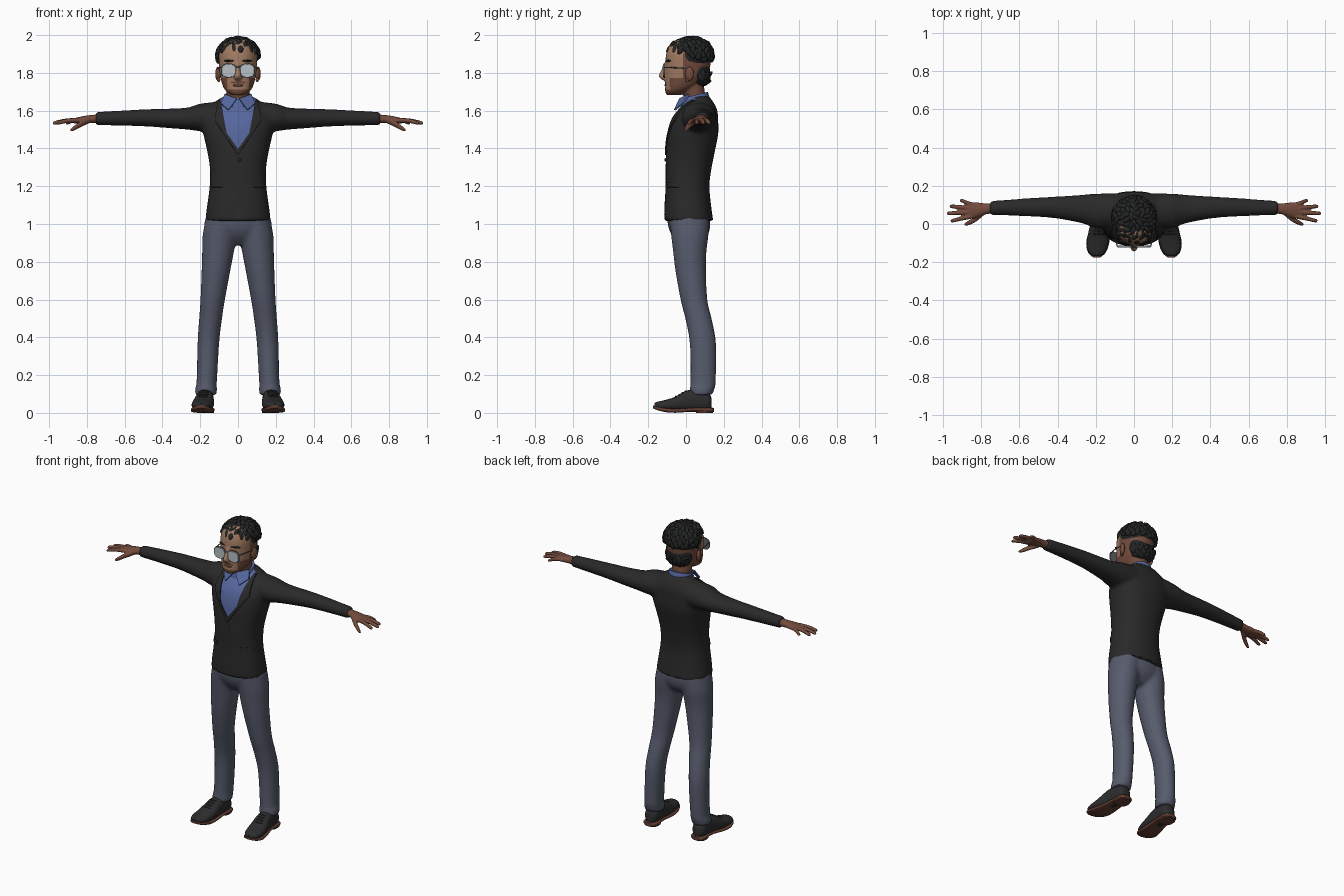
import bpy, bmesh, math, random
from mathutils import Vector, Matrix

random.seed(4)
if "Cube" in bpy.data.objects:
    bpy.data.objects.remove(bpy.data.objects["Cube"])


def material(name, r, g, b):
    m = bpy.data.materials.new(name)
    m.use_nodes = True
    m.diffuse_color = (r, g, b, 1)
    for node in m.node_tree.nodes:
        if node.type == 'BSDF_PRINCIPLED':
            node.inputs["Base Color"].default_value = (r, g, b, 1)
            node.inputs["Roughness"].default_value = 0.8
    return m


JACKET = material("charcoal wool", .022, .022, .022)
SHIRT = material("blue shirt", .09, .135, .34)
TROUSERS = material("slate cloth", .095, .105, .15)
SKIN = material("brown skin", .17, .07, .045)
FACE = material("light skin", .36, .2, .125)
HAIR = material("black hair", .017, .018, .018)
LEATHER = material("black leather", .026, .026, .028)
SOLE = material("brown sole", .13, .05, .033)
LENS = material("silver lens", .48, .53, .56)
FRAME = material("grey metal", .12, .12, .13)


def loft(bm, axis, secs, s=1, n=28, p=2.0, steps=4):
    """Closed tube through sections (t, a, b, ra, rb) along an axis, s mirrors x."""
    fine = []
    for i in range(len(secs) - 1):
        q = [secs[max(0, min(len(secs) - 1, i + k))] for k in (-1, 0, 1, 2)]
        for j in range(steps):
            u = j / steps
            fine.append([b + .5 * u * (c - a + u * (2*a - 5*b + 4*c - d + u * (3*(b - c) + d - a)))
                         for a, b, c, d in zip(*q)])
    fine.append(secs[-1])
    rings = []
    for t, a, b, ra, rb in fine:
        ring = []
        for k in range(n):
            w = 2 * math.pi * k / n
            c, d = math.cos(w), math.sin(w)
            u = a + ra * math.copysign(abs(c) ** (2 / p), c)
            v = b + rb * math.copysign(abs(d) ** (2 / p), d)
            x, y, z = {'x': (t, u, v), 'y': (u, t, v), 'z': (u, v, t)}[axis]
            ring.append(bm.verts.new((x * s, y, z)))
        rings.append(ring)
    for r0, r1 in zip(rings, rings[1:]):
        for k in range(n):
            bm.faces.new((r0[k], r0[(k + 1) % n], r1[(k + 1) % n], r1[k]))
    bm.faces.new(rings[0])
    bm.faces.new(rings[-1])


def ball(bm, loc, size, rot=None, sub=3):
    m = Matrix.Translation(loc) @ (rot or Matrix()) @ Matrix.Diagonal((*size, 1))
    bmesh.ops.create_icosphere(bm, subdivisions=sub, radius=1, matrix=m)


def finish(name, bm, *mats, angle=40):
    bmesh.ops.recalc_face_normals(bm, faces=bm.faces)
    me = bpy.data.meshes.new(name)
    bm.to_mesh(me)
    bm.free()
    for m in mats:
        me.materials.append(m)
    me.shade_smooth()
    me.set_sharp_from_angle(angle=math.radians(angle))
    ob = bpy.data.objects.new(name, me)
    bpy.context.collection.objects.link(ob)
    return ob


def fuse(bm, voxel, rounds):
    """Melt overlapping shells into one smooth skin."""
    ob = finish("fuse_helper", bm)
    mod = ob.modifiers.new("Remesh", 'REMESH')
    mod.mode, mod.voxel_size = 'VOXEL', voxel
    mod = ob.modifiers.new("Smooth", 'SMOOTH')
    mod.factor, mod.iterations = .5, rounds
    dg = bpy.context.evaluated_depsgraph_get()
    me = bpy.data.meshes.new_from_object(ob.evaluated_get(dg))
    out = bmesh.new()
    out.from_mesh(me)
    bpy.data.objects.remove(ob)
    bpy.data.meshes.remove(me)
    return out


# Jacket body and sleeves
bm = bmesh.new()
loft(bm, 'z', [(1.015, 0, .015, .174, .13), (1.08, 0, .01, .166, .125), (1.2, 0, .008, .15, .116),
               (1.3, 0, .014, .149, .122), (1.4, 0, .026, .166, .13), (1.48, 0, .037, .184, .134),
               (1.55, 0, .046, .19, .124), (1.6, 0, .06, .172, .106), (1.64, 0, .072, .13, .076),
               (1.675, 0, .077, .08, .046)], n=48, p=2.3)
for s in (1, -1):
    loft(bm, 'x', [(.08, .07, 1.565, .09, .085), (.2, .069, 1.564, .09, .073), (.27, .078, 1.558, .075, .058),
                   (.4, .086, 1.56, .058, .05), (.5, .088, 1.562, .051, .045),
                   (.65, .086, 1.56, .042, .039), (.755, .083, 1.558, .037, .035)], s)
bm = fuse(bm, .011, 4)


def inside(f, a, b):
    c = f.calc_center_median()
    return (b[0] - a[0]) * (c.z - a[1]) - (b[1] - a[1]) * (abs(c.x) - a[0]) > 0


def front():
    return [f for f in bm.faces if f.calc_center_median().y < .055 and abs(f.calc_center_median().x) < .2]


NECK = [((0, 1.395), (.06, 1.48)), ((.06, 1.48), (.092, 1.65))]
LAPEL = [((0, 1.365), (.125, 1.55)), ((.125, 1.55), (.1, 1.68))]
NOTCH = [((.035, 1.01), (0, 1.09))]
FLAP = [((.2, 1.217), (0, 1.217)), ((0, 1.193), (.2, 1.193))]
for a, b in NECK + LAPEL + NOTCH + FLAP:
    for s in (1, -1):
        lo, hi = min(a[1], b[1]) - .03, max(a[1], b[1]) + .03
        fs = [f for f in front() if lo < f.calc_center_median().z < hi]
        geom = fs + list({e for f in fs for e in f.edges}) + list({v for f in fs for v in f.verts})
        bmesh.ops.bisect_plane(bm, geom=geom, plane_co=(s * a[0], 0, a[1]),
                               plane_no=(s * (b[1] - a[1]), 0, a[0] - b[0]))
raised = []
for f in front():
    c = f.calc_center_median()
    if c.z > 1.35 and all(inside(f, *l) for l in NECK):
        f.material_index = 1
    elif 1.35 < c.z < 1.655 and all(inside(f, *l) for l in LAPEL):
        raised.append(f)
    elif c.z < 1.1 and c.y < 0 and inside(f, *NOTCH[0]):
        f.material_index = 2
    elif c.y < 0 and .08 < abs(c.x) < .143 and all(inside(f, *l) for l in FLAP):
        raised.append(f)
new = bmesh.ops.extrude_face_region(bm, geom=raised)["geom"]
bmesh.ops.translate(bm, vec=(0, -.007, .002), verts=[g for g in new if isinstance(g, bmesh.types.BMVert)])
finish("jacket", bm, JACKET, SHIRT, LEATHER)

bm = bmesh.new()
ball(bm, (.008, -.109, 1.34), (.009, .005, .009), sub=2)
finish("jacket_button", bm, LEATHER)

# Trousers
bm = bmesh.new()
loft(bm, 'z', [(.89, 0, .02, .07, .05), (.94, 0, .02, .15, .095), (1.0, 0, .016, .178, .113),
               (1.07, 0, .012, .158, .108)], n=40)
for s in (1, -1):
    loft(bm, 'z', [(.095, .17, .08, .058, .06), (.13, .169, .086, .058, .066), (.16, .166, .09, .054, .067),
                   (.3, .16, .092, .056, .069), (.4, .155, .086, .058, .07), (.5, .145, .066, .061, .07),
                   (.6, .134, .042, .065, .071), (.75, .117, .025, .076, .081), (.85, .106, .02, .084, .088),
                   (.95, .096, .02, .09, .1), (1.05, .08, .015, .085, .105)], s)
finish("trousers", fuse(bm, .011, 4), TROUSERS)

# Shoes and hands
for s, side in ((1, "left"), (-1, "right")):
    bm = bmesh.new()
    loft(bm, 'y', [(.135, .172, .05, .024, .03), (.115, .172, .06, .042, .05), (.06, .174, .066, .046, .06),
                   (0, .178, .061, .05, .056), (-.06, .185, .046, .057, .038), (-.12, .192, .04, .053, .026),
                   (-.155, .195, .04, .036, .018), (-.168, .195, .04, .016, .01)], s, p=2.3)
    for i in range(4):
        ball(bm, (s * (.178 + i * .003), -.002 - i * .017, .115 - i * .0095), (.028, .005, .005), sub=2)
    finish(side + "_shoe", bm, LEATHER)

    bm = bmesh.new()
    loft(bm, 'y', [(.147, .172, .016, .024, .01), (.125, .172, .016, .046, .012), (.04, .174, .018, .047, .01),
                   (-.04, .182, .012, .056, .011), (-.1, .19, .014, .06, .011), (-.15, .194, .024, .046, .01),
                   (-.175, .195, .032, .018, .007)], s, p=3.5)
    loft(bm, 'z', [(0, .172, .098, .044, .046), (.02, .172, .098, .045, .047)], s, p=2.6, steps=1)
    finish(side + "_sole", bm, SOLE)

    bm = bmesh.new()
    loft(bm, 'x', [(.73, .083, 1.557, .025, .024), (.79, .078, 1.555, .031, .021), (.83, .073, 1.551, .041, .018),
                   (.872, .07, 1.546, .038, .013)], s)
    for y0, x1, y1 in ((.1, .912, .122), (.083, .965, .092), (.062, .98, .056), (.041, .96, .018)):
        xm, ym = (.84 + x1) / 2, (y0 + y1) / 2
        loft(bm, 'x', [(.84, y0, 1.55, .012, .012), (xm, ym, 1.547, .0115, .012),
                       (x1 - .012, y1, 1.536, .01, .01), (x1, y1, 1.533, .005, .005)], s, n=14)
    loft(bm, 'x', [(.785, .06, 1.55, .014, .016), (.83, .025, 1.53, .015, .016),
                   (.868, .005, 1.507, .012, .013), (.888, -.003, 1.496, .006, .006)], s, n=14)
    finish(side + "_hand", fuse(bm, .0045, 2), SKIN)

# Shirt collar: sloped band and two folded points
bm = bmesh.new()
loft(bm, 'z', [(1.61, 0, .05, .092, .085), (1.645, 0, .05, .082, .076), (1.683, 0, .05, .072, .066)])
for v in bm.verts:
    v.co.z += .25 * (v.co.y - .05)
for s in (1, -1):
    pts = [(.006, -.036, 1.665), (.05, -.064, 1.605), (.09, -.018, 1.64), (.072, .01, 1.688)]
    f = bm.faces.new([bm.verts.new((s * x, y, z)) for x, y, z in pts])
    back = bmesh.ops.extrude_face_region(bm, geom=[f])["geom"]
    bmesh.ops.translate(bm, vec=(0, .008, -.004), verts=[g for g in back if isinstance(g, bmesh.types.BMVert)])
finish("shirt_collar", bm, SHIRT)

# Head with nose and neck
bm = bmesh.new()
loft(bm, 'z', [(1.682, 0, -.066, .03, .036), (1.7, 0, -.05, .06, .06), (1.73, 0, -.024, .08, .086),
               (1.78, 0, 0, .093, .111), (1.84, 0, .01, .1, .119), (1.9, 0, .012, .1, .117),
               (1.95, 0, .015, .084, .1), (1.975, 0, .015, .05, .06)], n=40, p=2.15)
loft(bm, 'z', [(1.62, 0, .055, .064, .06), (1.68, 0, .045, .06, .058), (1.76, 0, .03, .062, .06)])
loft(bm, 'z', [(1.758, 0, -.106, .012, .01), (1.773, 0, -.113, .021, .026), (1.788, 0, -.114, .018, .03),
               (1.83, 0, -.106, .012, .018), (1.865, 0, -.1, .012, .009)], n=16)
bm = fuse(bm, .006, 2)
for f in bm.faces:
    c = f.calc_center_median()
    jaw = c.z < 1.712 or (c.z < 1.775 and abs(c.x) > .058) or (1.745 < c.z < 1.753 and abs(c.x) < .035)
    f.material_index = 1 if c.y < -.015 and not jaw else 0
finish("head", bm, SKIN, FACE, angle=60)

bm = bmesh.new()
ball(bm, (0, -.105, 1.734), (.027, .01, .007))
finish("lips", bm, SKIN)

for s, side in ((1, "left"), (-1, "right")):
    bm = bmesh.new()
    ball(bm, (s * .106, .018, 1.795), (.013, .024, .038), Matrix.Rotation(-s * .3, 4, 'Z'))
    ball(bm, (s * .102, .008, 1.765), (.009, .012, .014))
    finish(side + "_ear", bm, SKIN)
    bm = bmesh.new()
    ball(bm, (s * .047, -.093, 1.864), (.03, .01, .006), Matrix.Rotation(s * .35, 4, 'Z'))
    finish(side + "_eyebrow", bm, HAIR)

    # Glasses
    bm = bmesh.new()
    loft(bm, 'y', [(-.122, s * .049, 1.812, .037, .033), (-.114, s * .049, 1.812, .039, .035)], p=2.7, steps=1)
    finish(side + "_lens", bm, LENS)
    bm = bmesh.new()
    loft(bm, 'y', [(-.118, s * .049, 1.812, .042, .038), (-.112, s * .049, 1.812, .042, .038)], p=2.7, steps=1)
    loft(bm, 'y', [(-.116, .088, 1.828, .003, .003), (-.05, .1, 1.827, .003, .003),
                   (.03, .107, 1.82, .003, .003)], s, n=8)
    finish(side + "_glasses_frame", bm, FRAME)
bm = bmesh.new()
ball(bm, (0, -.122, 1.832), (.014, .003, .004), sub=2)
finish("glasses_bridge", bm, FRAME)

# Hair: cap, nape and scattered curls
bm = bmesh.new()
CAP = Vector((0, .033, 1.89)), Vector((.108, .106, .092))
NAPE = Vector((0, .065, 1.81)), Vector((.088, .062, .09))
for c, r in (CAP, NAPE):
    ball(bm, c, r)
count = 190
for i in range(count):
    z = 1 - 2 * (i + .5) / count
    w = i * math.pi * (3 - math.sqrt(5))
    d = Vector((math.cos(w) * math.sqrt(1 - z * z), math.sin(w) * math.sqrt(1 - z * z), z))
    if (d.y < -.2 and z < .36) or z < -.8 or (z < -.15 and d.y < .15):
        continue
    c, r = NAPE if z < -.15 else CAP
    pos = c + Vector(a * b for a, b in zip(d, r))
    if d.y < 0 and z > .2:
        pos.y += d.y * .026
    rot = d.to_track_quat('Z', 'Y').to_matrix().to_4x4()
    rot = rot @ Matrix.Rotation(random.uniform(-.8, .8) + math.pi / 2, 4, 'Z')
    rot = rot @ Matrix.Rotation(random.uniform(-.3, .3), 4, 'Y')
    thick = .014 if z > -.15 else .008
    ball(bm, pos, (random.uniform(.024, .034), random.uniform(.012, .018), thick), rot, 2)
finish("hair", bm, HAIR, angle=60)
